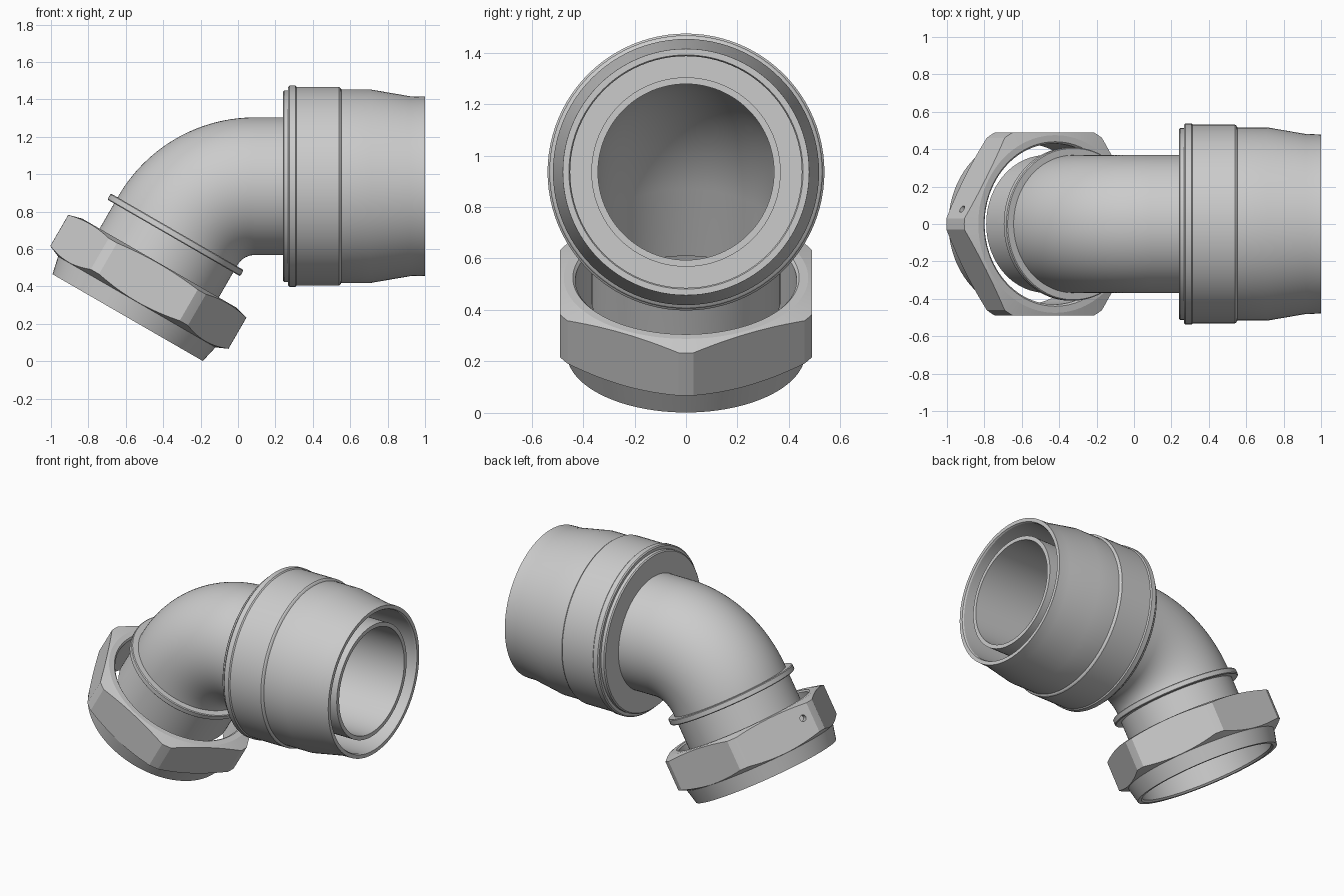
import bpy, bmesh, math
from mathutils import Vector, Matrix

if "Cube" in bpy.data.objects:
    bpy.data.objects.remove(bpy.data.objects["Cube"])

AXIS_Z = 0.936                 # height of the horizontal pipe axis
BEND_X, BEND_R = 0.09, 0.475   # elbow bend start and radius
BEND = math.radians(60)
SN, CS = math.sin(BEND), math.cos(BEND)
END = Vector((BEND_X - BEND_R * SN, 0, AXIS_Z - BEND_R * (1 - CS)))
RADIAL = Vector((-SN, 0, CS))
DOWN = Vector((-CS, 0, -SN))


def frame(origin, ax, ay, az):
    m = Matrix((ax, ay, az)).transposed().to_4x4()
    m.translation = origin
    return m


# local z runs along each fitting's axis
SOCKET = frame(Vector((0, 0, AXIS_Z)), Vector((0, 0, -1)), Vector((0, 1, 0)), Vector((1, 0, 0)))
OUTLET = frame(END, RADIAL, Vector((0, 1, 0)), DOWN)


def finish(bm, name, angle=12):
    bmesh.ops.recalc_face_normals(bm, faces=bm.faces)
    mesh = bpy.data.meshes.new(name)
    bm.to_mesh(mesh)
    bm.free()
    ob = bpy.data.objects.new(name, mesh)
    bpy.context.collection.objects.link(ob)
    smooth(ob, angle)
    return ob


def smooth(ob, angle=12):
    bpy.ops.object.select_all(action='DESELECT')
    bpy.context.view_layer.objects.active = ob
    ob.select_set(True)
    bpy.ops.object.shade_smooth_by_angle(angle=math.radians(angle))


def skin(bm, rings, closed):
    n = len(rings[0])
    for i in range(len(rings) if closed else len(rings) - 1):
        a, b = rings[i], rings[(i + 1) % len(rings)]
        for j in range(n):
            k = (j + 1) % n
            bm.faces.new((a[j], a[k], b[k], b[j]))


def circle(bm, m, s, r, segs):
    return [bm.verts.new(m @ Vector((r * math.cos(2 * math.pi * j / segs),
                                     r * math.sin(2 * math.pi * j / segs), s)))
            for j in range(segs)]


def lathe(name, profile, m, segs=96):
    """Closed (axial, radius) profile turned around the local z axis."""
    bm = bmesh.new()
    skin(bm, [circle(bm, m, s, r, segs) for s, r in profile], True)
    return finish(bm, name)


def boolean(ob, tool, op):
    mod = ob.modifiers.new(op, 'BOOLEAN')
    mod.operation, mod.object, mod.solver = op, tool, 'EXACT'
    bpy.context.view_layer.objects.active = ob
    bpy.ops.object.modifier_apply(modifier=mod.name)
    bpy.data.objects.remove(tool, do_unlink=True)


# Elbow pipe: hollow sweep along straight, 60 degree bend, straight
stations = [(Vector((0.985, 0, AXIS_Z)), 0.0)]
for i in range(29):
    a = BEND * i / 28
    stations.append((Vector((BEND_X - BEND_R * math.sin(a), 0,
                             AXIS_Z - BEND_R * (1 - math.cos(a)))), a))
stations.append((END + DOWN * 0.30, BEND))
bm = bmesh.new()
outer, inner = [], []
for p, a in stations:
    m = frame(p, Vector((-math.sin(a), 0, math.cos(a))), Vector((0, 1, 0)),
              Vector((-math.cos(a), 0, -math.sin(a))))
    outer.append(circle(bm, m, 0, 0.368, 96))
    inner.append(circle(bm, m, 0, 0.342, 96))
skin(bm, outer + inner[::-1], True)
finish(bm, "elbow_pipe")

# Thin stop ring just past the bend
lathe("stop_ring", [(0.007, 0.36), (0.007, 0.405), (0.012, 0.41), (0.040, 0.41),
                    (0.045, 0.405), (0.045, 0.36)], OUTLET)

# Socket collar with beads, step, taper and an open annular gap at the end
lathe("socket_collar", [
    (0.24, 0.36), (0.24, 0.505), (0.247, 0.512), (0.268, 0.512),
    (0.268, 0.531), (0.275, 0.538), (0.307, 0.538), (0.314, 0.531),
    (0.54, 0.531), (0.547, 0.526), (0.553, 0.517), (0.71, 0.517),
    (0.92, 0.481), (1.0, 0.479), (1.0, 0.455), (0.99, 0.45),
    (0.62, 0.45), (0.62, 0.36)], SOCKET)

# Hex union nut: turned body trimmed by a hexagonal prism
nut = lathe("union_nut", [
    (0.20, 0.44), (0.20, 0.475), (0.22, 0.55), (0.412, 0.55),
    (0.44, 0.486), (0.537, 0.464), (0.537, 0.44), (0.525, 0.43),
    (0.21, 0.43)], OUTLET)
hexagon = lathe("hex_cutter", [(0.1, 0.3), (0.1, 0.566), (0.7, 0.566), (0.7, 0.3)], OUTLET, 6)
boolean(nut, hexagon, 'INTERSECT')

# Small locking hole in one back facet of the nut
c30 = math.cos(math.pi / 6)
normal = RADIAL * c30 + Vector((0, 0.5, 0))
spot = OUTLET @ Vector((0.52, 0.08, 0.295))
bm = bmesh.new()
bmesh.ops.create_cone(bm, cap_ends=True, segments=24, radius1=0.02, radius2=0.02, depth=0.1,
                      matrix=Matrix.Translation(spot) @ normal.to_track_quat('Z', 'Y').to_matrix().to_4x4())
boolean(nut, finish(bm, "hole_cutter"), 'DIFFERENCE')
smooth(nut)
